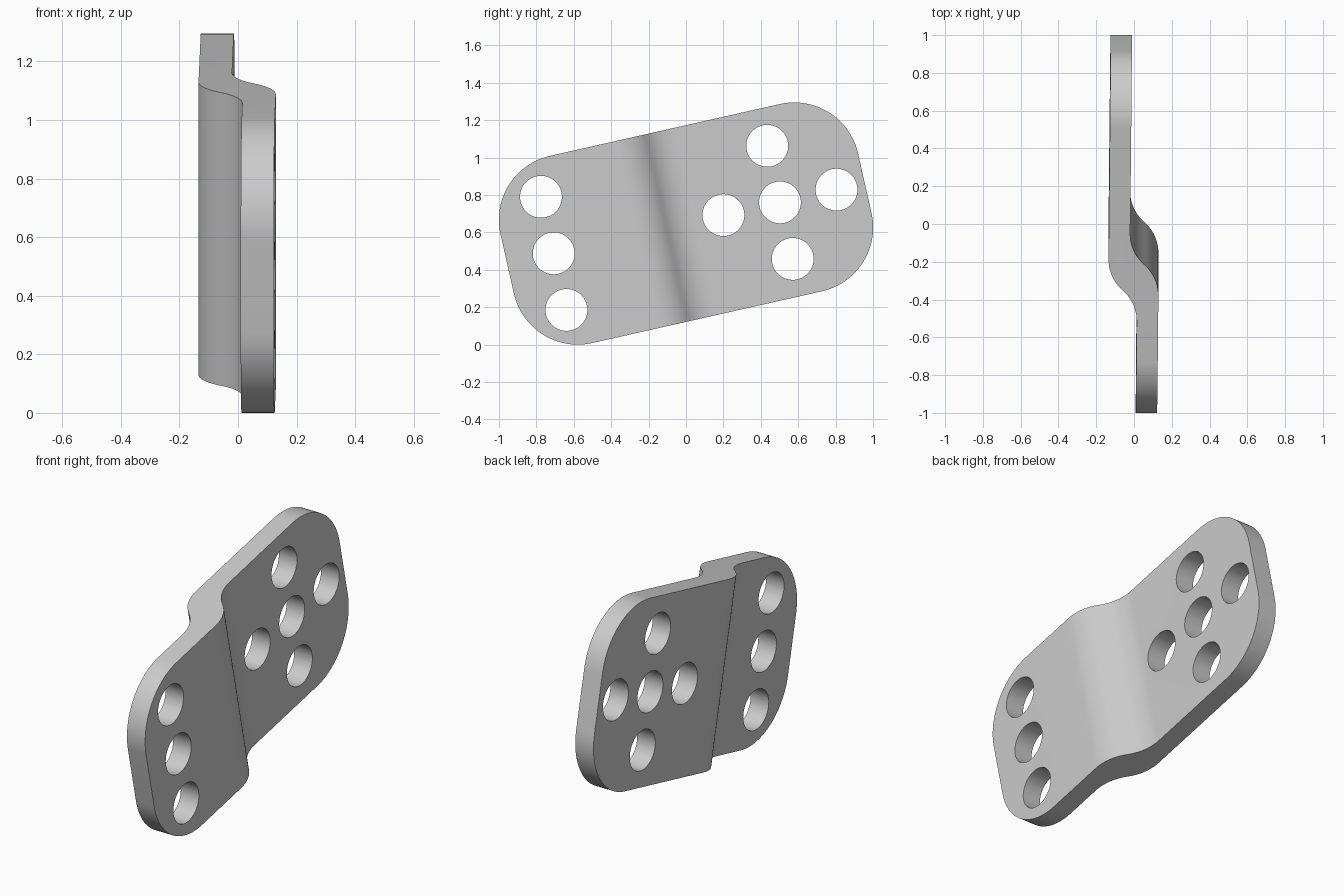
import bpy, bmesh
from math import sin, cos, pi, radians, atan2
from mathutils import Matrix, Vector

cube = bpy.data.objects.get("Cube")
if cube:
    bpy.data.objects.remove(cube, do_unlink=True)

HALF_LEN, HALF_WID, CORNER = 0.98, 0.513, 0.35
TILT = radians(12.7)
THICK, STEP = 0.113, 0.153          # plate thickness, joggle offset
BEND_LEN, SKEW = 0.34, 0.01         # joggle length, slight twist of the sheet
HOLE_R, PITCH = 0.112, 0.31

grey = bpy.data.materials.new("light grey metal")
grey.use_nodes = True
grey.diffuse_color = (0.6, 0.6, 0.6, 1)
grey.node_tree.nodes["Principled BSDF"].inputs["Base Color"].default_value = (0.6, 0.6, 0.6, 1)


def make_object(name, bm):
    bmesh.ops.recalc_face_normals(bm, faces=bm.faces)
    mesh = bpy.data.meshes.new(name)
    bm.to_mesh(mesh)
    bm.free()
    obj = bpy.data.objects.new(name, mesh)
    bpy.context.collection.objects.link(obj)
    return obj


def add_prism(bm, points, sweep):
    """Extrude a closed outline along a vector."""
    face = bm.faces.new([bm.verts.new(p) for p in points])
    top = bmesh.ops.extrude_face_region(bm, geom=[face])["geom"]
    verts = [g for g in top if isinstance(g, bmesh.types.BMVert)]
    bmesh.ops.translate(bm, verts=verts, vec=sweep)


def s_bend(u_mid, x_low, steps=10):
    """Two tangent arcs stepping the sheet from x_low (back) to x_low + STEP (front)."""
    steep = 2 * atan2(STEP, BEND_LEN)
    r = BEND_LEN / 2 / sin(steep)
    angles = [steep * i / steps for i in range(steps + 1)]
    first = [(x_low + r * (1 - cos(a)), u_mid + BEND_LEN / 2 - r * sin(a)) for a in angles]
    second = [(2 * x_low + STEP - x, 2 * u_mid - u) for x, u in reversed(first[:-1])]
    return first + second


def side(u_mid, x_low):
    """One face of the sheet, from the back end to the front end."""
    line = [(x_low, 1.1)] + s_bend(u_mid, x_low) + [(x_low + STEP, -1.1)]
    return [(x + SKEW * u, u) for x, u in line]


# Joggled sheet, swept across its width
outline = side(-0.105, -0.134 + THICK) + side(-0.245, -0.134)[::-1]
bm = bmesh.new()
add_prism(bm, [(x, u, -0.6) for x, u in outline], Vector((0, 0, 1.2)))
plate = make_object("bracket_plate", bm)
plate.data.materials.append(grey)

# Rounded outline of the plate
bm = bmesh.new()
rim = []
for quarter, (su, sv) in enumerate([(1, 1), (-1, 1), (-1, -1), (1, -1)]):
    for i in range(25):
        a = (quarter + i / 24) * pi / 2
        rim.append((-0.5, su * (HALF_LEN - CORNER) + CORNER * cos(a),
                    sv * (HALF_WID - CORNER) + CORNER * sin(a)))
add_prism(bm, rim, Vector((1, 0, 0)))
rim_cutter = make_object("rim_cutter", bm)

# Row of three holes and cross of five holes
holes = [(-0.725, k * PITCH) for k in (-1, 0, 1)]
holes += [(0.515 + i * PITCH, j * PITCH) for i, j in [(0, 0), (1, 0), (-1, 0), (0, 1), (0, -1)]]
bm = bmesh.new()
for u, v in holes:
    bmesh.ops.create_cone(bm, cap_ends=True, segments=48, radius1=HOLE_R, radius2=HOLE_R, depth=1,
                          matrix=Matrix.Translation((0, u, v)) @ Matrix.Rotation(pi / 2, 4, 'Y'))
hole_cutter = make_object("hole_cutter", bm)

# Cut the sheet and discard the cutters
bpy.ops.object.select_all(action='DESELECT')
bpy.context.view_layer.objects.active = plate
plate.select_set(True)
for cutter, operation in ((rim_cutter, 'INTERSECT'), (hole_cutter, 'DIFFERENCE')):
    cutter.hide_render = True
    mod = plate.modifiers.new(cutter.name, 'BOOLEAN')
    mod.operation, mod.object, mod.solver = operation, cutter, 'EXACT'
    bpy.ops.object.modifier_apply(modifier=mod.name)
    bpy.data.objects.remove(cutter, do_unlink=True)

# Tilt the plate and stand it on the ground
plate.data.transform(Matrix.Rotation(TILT, 4, 'X'))
lowest = min(v.co.z for v in plate.data.vertices)
plate.data.transform(Matrix.Translation((0, 0, -lowest)))
bpy.ops.object.shade_smooth_by_angle(angle=radians(30))
